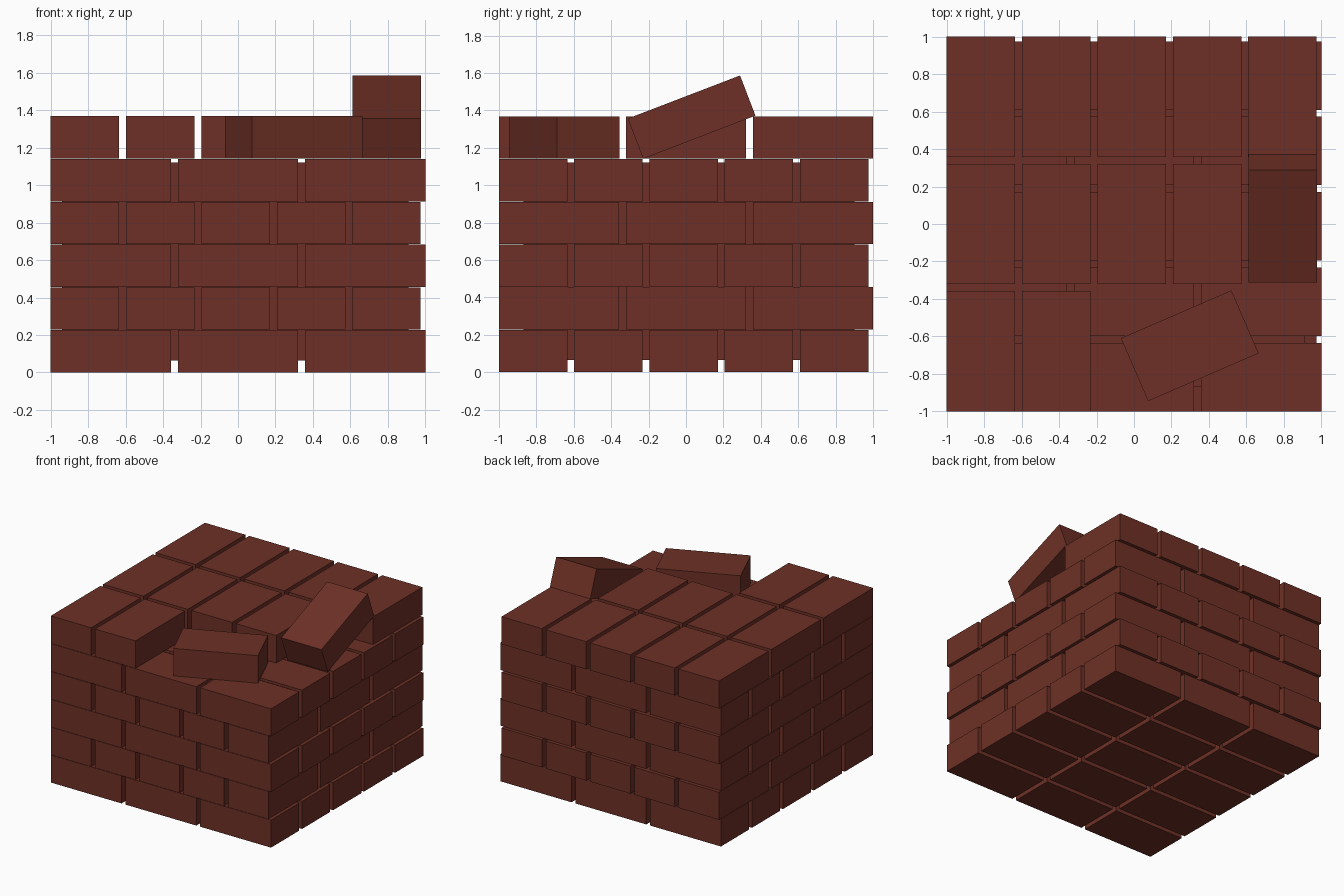
import bpy
import math

if "Cube" in bpy.data.objects:
    bpy.data.objects.remove(bpy.data.objects["Cube"])

# One brick colour
brick_mat = bpy.data.materials.new("brick_red")
brick_mat.diffuse_color = (0.155, 0.030, 0.019, 1)
brick_mat.use_nodes = True
brick_mat.node_tree.nodes["Principled BSDF"].inputs["Base Color"].default_value = brick_mat.diffuse_color

L, W, H = 0.643, 0.366, 0.226      # brick size
STEP_L, STEP_W = 0.6785, 0.4023    # spacing along / across the bricks
COURSE = 0.2284


def box(name, size, loc, rot=(0, 0, 0)):
    bpy.ops.mesh.primitive_cube_add(size=1, location=loc, rotation=rot)
    ob = bpy.context.object
    ob.name = name
    ob.scale = size
    bpy.ops.object.transform_apply(location=False, rotation=False, scale=True)
    ob.data.materials.append(brick_mat)
    return ob


# Stacked courses, alternating direction
for c in range(6):
    z = c * COURSE + H / 2
    for i in range(3):
        for j in range(5):
            a = -1 + L / 2 + i * STEP_L
            b = -1 + W / 2 + j * STEP_W
            if c % 2 == 0:
                box("brick_lengthwise", (L, W, H), (a, b, z))
            else:
                # the top course has a broken front right corner
                if c == 5 and ((i == 0 and j > 1) or (i == 1 and j == 4)):
                    continue
                box("brick_crosswise", (W, L, H), (b, a, z))

# Solid core closing the joints between bricks
box("mortar_core", (1.85, 1.77, 1.055), (-0.015, 0.015, 0.5925))

# Two loose bricks on top
box("loose_brick_turned", (L, W, H), (0.2975, -0.65, 5 * COURSE + H / 2),
    (0, 0, math.radians(23.4)))
box("loose_brick_leaning", (W, L, 0.23), (0.793, 0.03, 1.364),
    (math.radians(21), 0, 0))
